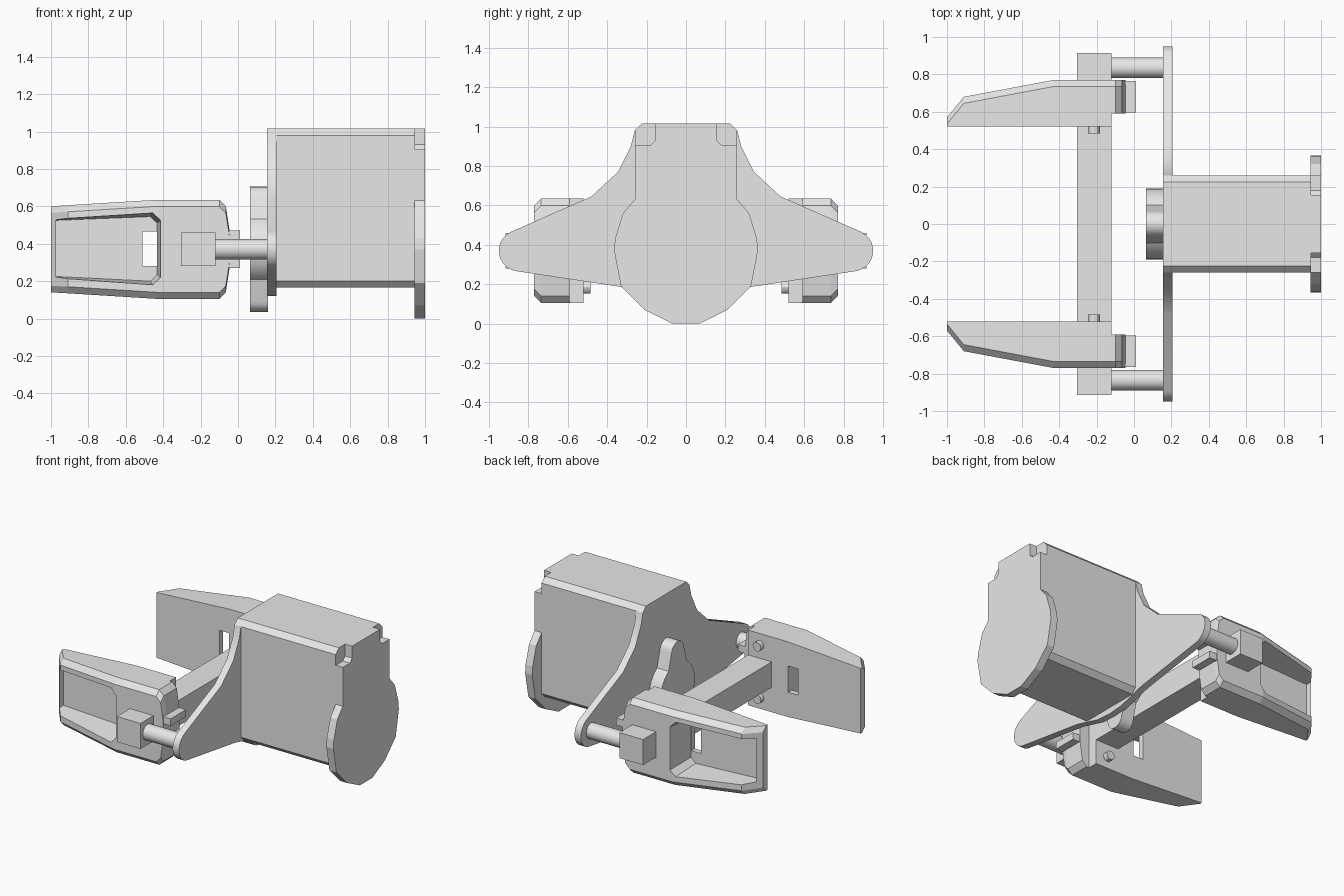
import bpy, bmesh
from math import sin, cos, radians, pi

cube = bpy.data.objects.get("Cube")
if cube:
    bpy.data.objects.remove(cube, do_unlink=True)

grey = bpy.data.materials.new("light_grey")
grey.use_nodes = True
grey.diffuse_color = (0.8, 0.8, 0.8, 1)
grey.node_tree.nodes["Principled BSDF"].inputs["Base Color"].default_value = (0.8, 0.8, 0.8, 1)


def loft(name, rings, smooth=False):
    """Solid skinned through rings of equal point count, capped at both ends."""
    bm = bmesh.new()
    loops = [[bm.verts.new(p) for p in ring] for ring in rings]
    n = len(loops[0])
    for a, b in zip(loops, loops[1:]):
        for i in range(n):
            j = (i + 1) % n
            bm.faces.new((a[i], a[j], b[j], b[i]))
    bm.faces.new(loops[0])
    bm.faces.new(loops[-1])
    bmesh.ops.recalc_face_normals(bm, faces=bm.faces)
    mesh = bpy.data.meshes.new(name)
    bm.to_mesh(mesh)
    bm.free()
    mesh.materials.append(grey)
    obj = bpy.data.objects.new(name, mesh)
    bpy.context.collection.objects.link(obj)
    bpy.ops.object.select_all(action="DESELECT")
    obj.select_set(True)
    bpy.context.view_layer.objects.active = obj
    if smooth:
        bpy.ops.object.shade_smooth_by_angle(angle=radians(30))
    return obj


def plate(name, x0, x1, outline, smooth=False):
    """Extrude a (y, z) outline along x."""
    return loft(name, [[(x, y, z) for y, z in outline] for x in (x0, x1)], smooth)


def box(name, x, y, z):
    return plate(name, x[0], x[1], [(y[0], z[0]), (y[1], z[0]), (y[1], z[1]), (y[0], z[1])])


def arc(cy, cz, r, a0, a1, n):
    angles = [radians(a0 + (a1 - a0) * i / n) for i in range(n + 1)]
    return [(cy + r * cos(a), cz + r * sin(a)) for a in angles]


def mirrored(half):
    """Close a +y half outline with its reflection."""
    return half + [(-y, z) for y, z in reversed(half) if y > 0]


def cut(obj, cutter):
    cutter.hide_render = True
    mod = obj.modifiers.new("cut", "BOOLEAN")
    mod.operation = "DIFFERENCE"
    mod.solver = "EXACT"
    mod.object = cutter
    bpy.context.view_layer.objects.active = obj
    bpy.ops.object.modifier_apply(modifier=mod.name)
    bpy.data.objects.remove(cutter, do_unlink=True)


# Motor housing with bevelled long edges
plate("motor_housing", 0.2, 0.945, mirrored(
    [(0.225, 0.165), (0.26, 0.2), (0.26, 0.98), (0.225, 1.015)]))

# End cap: rounded bottom, notched upper corners
plate("end_cap", 0.945, 1.0, mirrored(
    [(0.07, 0), (0.21, 0.07), (0.33, 0.19), (0.365, 0.37), (0.36, 0.43), (0.32, 0.56),
     (0.26, 0.63), (0.26, 0.905), (0.18, 0.905), (0.155, 0.93), (0.155, 1.015)]))

# Winged mounting flange
plate("mounting_flange", 0.155, 0.205, mirrored(
    [(0, 0.12), (0.12, 0.13), (0.32, 0.185)] + arc(0.845, 0.37, 0.105, -78, 64, 10) +
    [(0.48, 0.645), (0.345, 0.77), (0.28, 0.9), (0.26, 0.98), (0.225, 1.015)]), True)

# Two-armed drive horn
horn = (arc(0, 0.37, 0.19, -58, 58, 12) + arc(0, 0.635, 0.07, 8, 172, 10) +
        arc(0, 0.37, 0.19, 122, 238, 12) + arc(0, 0.105, 0.07, 188, 352, 10))
plate("drive_horn", 0.065, 0.16, horn, True)

# Cross bar through both fingers
box("cross_bar", (-0.305, -0.12), (-0.915, 0.915), (0.28, 0.46))


def section(x, y_in, y_out, lo, hi, s, c=0.035):
    """Finger cross-section with its two outer corners bevelled."""
    pts = [(y_in, lo), (y_out - c, lo), (y_out, lo + c),
           (y_out, hi - c), (y_out - c, hi), (y_in, hi)]
    return [(x, s * y, z) for y, z in pts]


for side, s in (("left", 1), ("right", -1)):
    # Guide rod between bar and flange
    plate(side + "_rod", -0.13, 0.16, arc(s * 0.835, 0.37, 0.055, 0, 345, 23), True)

    # Finger body tapering to the tip
    finger = loft(side + "_finger", [
        section(-1.0, 0.52, 0.57, 0.14, 0.6, s),
        section(-0.91, 0.52, 0.68, 0.135, 0.606, s),
        section(-0.43, 0.52, 0.77, 0.105, 0.635, s),
        section(-0.12, 0.52, 0.77, 0.105, 0.635, s)])

    # Sunken pocket on the outer face, walls leaning in towards the floor
    rim = [(-0.972, 0.21), (-0.455, 0.18), (-0.415, 0.22),
           (-0.415, 0.525), (-0.455, 0.565), (-0.972, 0.54)]
    floor = [(-0.972, 0.225), (-0.468, 0.2), (-0.432, 0.235),
             (-0.432, 0.51), (-0.468, 0.545), (-0.972, 0.525)]
    cut(finger, loft("pocket_cutter", [
        [(x, s * 0.56, z) for x, z in floor],
        [(x, s * 0.77, z) for x, z in rim],
        [(x, s * 0.9, z) for x, z in rim]]))
    cut(finger, box("window_cutter", (-0.51, -0.4335), sorted((s * 0.4, s * 0.7)), (0.28, 0.465)))

    # Stepped, sloping heel of the finger
    loft(side + "_finger_heel", [
        section(-0.12, 0.59, 0.77, 0.105, 0.635, s),
        section(-0.1, 0.59, 0.77, 0.105, 0.635, s),
        section(-0.065, 0.59, 0.77, 0.14, 0.6, s),
        section(-0.045, 0.59, 0.77, 0.27, 0.47, s)])

    # Forked lug on the heel
    for label, z in (("lower", 0.27), ("upper", 0.42)):
        box(f"{side}_{label}_lug", (-0.06, 0.01), (s * 0.595, s * 0.765), (z, z + 0.05))

    # Small pins on the inner face
    for label, z in (("lower", 0.185), ("upper", 0.555)):
        ring = arc(-0.213, z, 0.032, 0, 330, 11)
        loft(f"{side}_{label}_pin", [[(x, s * y, h) for x, h in ring] for y in (0.485, 0.53)], True)
